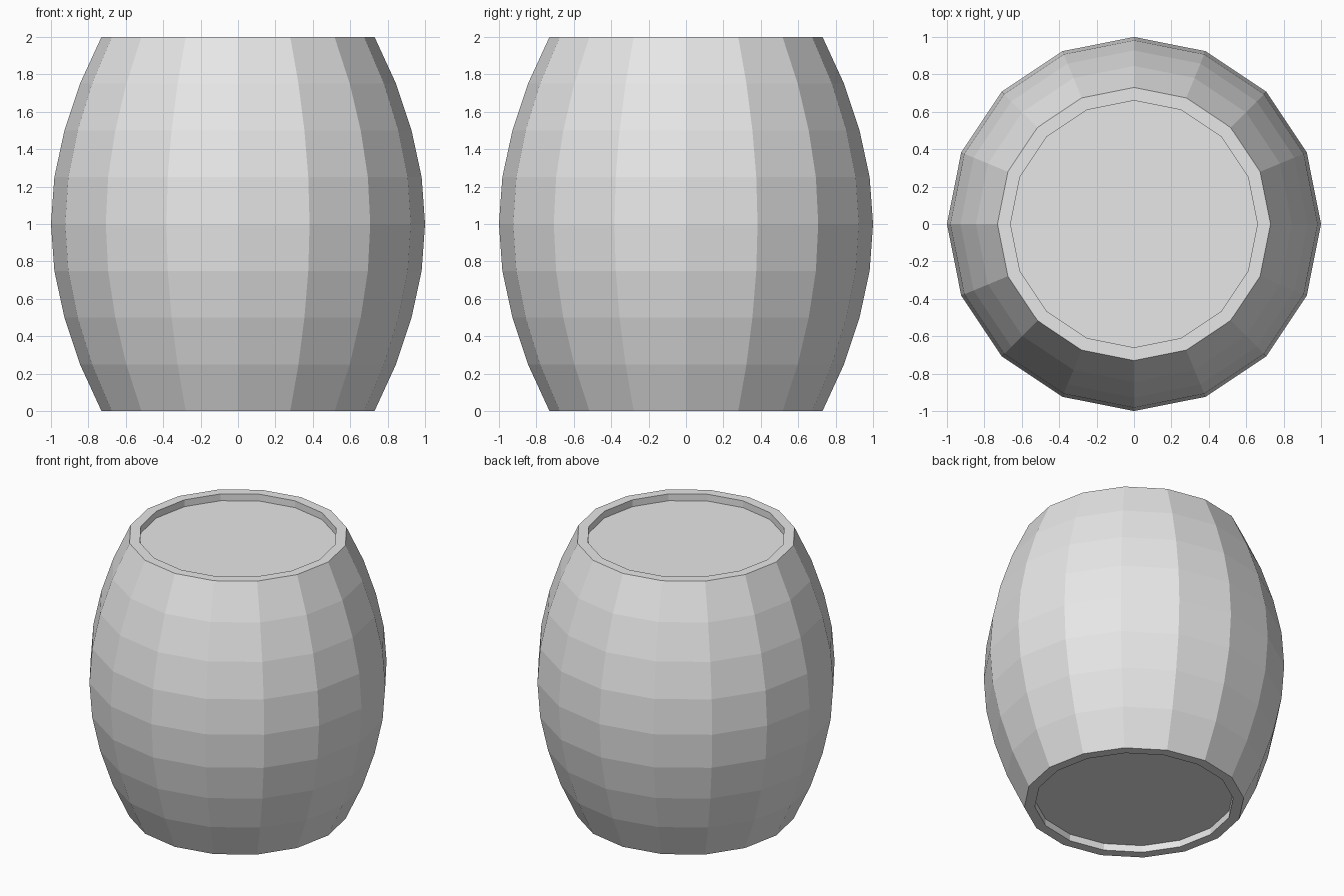
import bpy
import bmesh
from math import cos, sin, pi

old = bpy.data.objects.get("Cube")
if old:
    bpy.data.objects.remove(old, do_unlink=True)

SIDES = 16
HEAD_RADIUS, RECESS = 0.66, 0.05

# One plain grey for the whole barrel
grey = bpy.data.materials.new("plain_grey")
grey.use_nodes = True
color = (0.8, 0.8, 0.8, 1)
grey.diffuse_color = color
grey.node_tree.nodes["Principled BSDF"].inputs["Base Color"].default_value = color

# Half profile from the middle up to the rim, then in and down to the sunken head
upper = [(1, 1), (0.982, 1.25), (0.928, 1.5), (0.845, 1.75), (0.73, 2),
         (HEAD_RADIUS, 2), (HEAD_RADIUS, 2 - RECESS)]
lower = [(r, 2 - z) for r, z in reversed(upper[1:])]
profile = lower + upper

# Barrel body: stack of rings joined by flat staves, closed by both heads
bm = bmesh.new()
rings = []
for r, z in profile:
    rings.append([bm.verts.new((r * cos(2 * pi * i / SIDES),
                                r * sin(2 * pi * i / SIDES), z))
                  for i in range(SIDES)])
for a, b in zip(rings, rings[1:]):
    for i in range(SIDES):
        j = (i + 1) % SIDES
        bm.faces.new((a[i], a[j], b[j], b[i]))
bm.faces.new(list(reversed(rings[0])))
bm.faces.new(rings[-1])
bmesh.ops.recalc_face_normals(bm, faces=bm.faces)

mesh = bpy.data.meshes.new("barrel")
bm.to_mesh(mesh)
bm.free()
mesh.materials.append(grey)
barrel = bpy.data.objects.new("barrel", mesh)
bpy.context.collection.objects.link(barrel)
